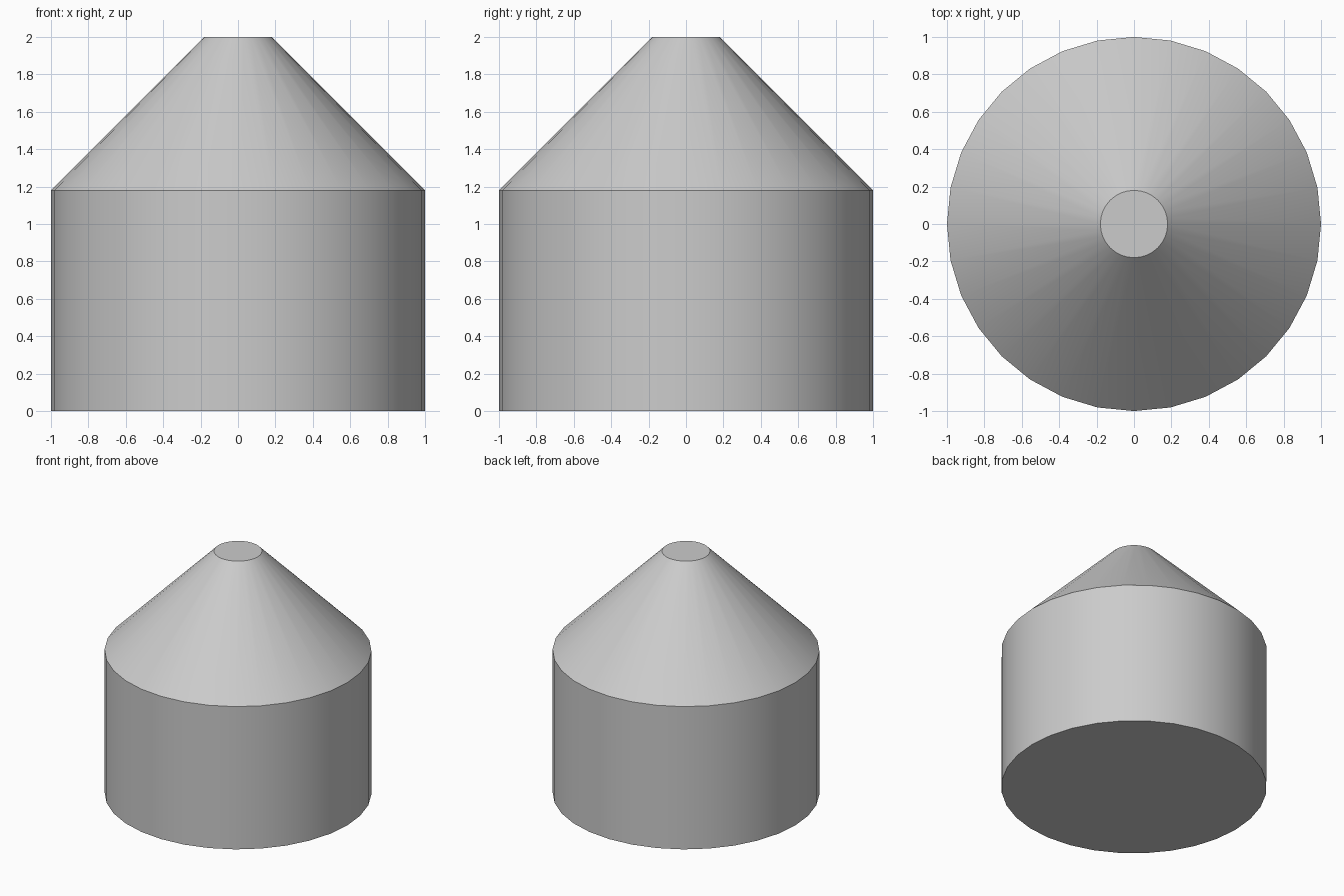
import bpy
import bmesh
import math

if "Cube" in bpy.data.objects:
    bpy.data.objects.remove(bpy.data.objects["Cube"])

SIDES = 32
# (radius, height) of each ring from the base to the flat tip
PROFILE = [(1.0, 0.0), (1.0, 1.18), (0.18, 2.0)]


def lathe(name, profile, sides):
    """Closed solid of revolution with flat caps at both ends."""
    bm = bmesh.new()
    rings = []
    for r, z in profile:
        angles = [2 * math.pi * i / sides for i in range(sides)]
        rings.append([bm.verts.new((r * math.cos(a), r * math.sin(a), z)) for a in angles])
    for low, high in zip(rings, rings[1:]):
        for i in range(sides):
            j = (i + 1) % sides
            bm.faces.new((low[i], low[j], high[j], high[i]))
    bm.faces.new(rings[0][::-1])
    bm.faces.new(rings[-1])
    mesh = bpy.data.meshes.new(name)
    bm.to_mesh(mesh)
    bm.free()
    obj = bpy.data.objects.new(name, mesh)
    bpy.context.collection.objects.link(obj)
    return obj


# Cylindrical body with a truncated cone on top
body = lathe("cone_topped_cylinder", PROFILE, SIDES)

# Smooth sides, crisp rims
bpy.context.view_layer.objects.active = body
body.select_set(True)
bpy.ops.object.shade_smooth_by_angle(angle=math.radians(30))
